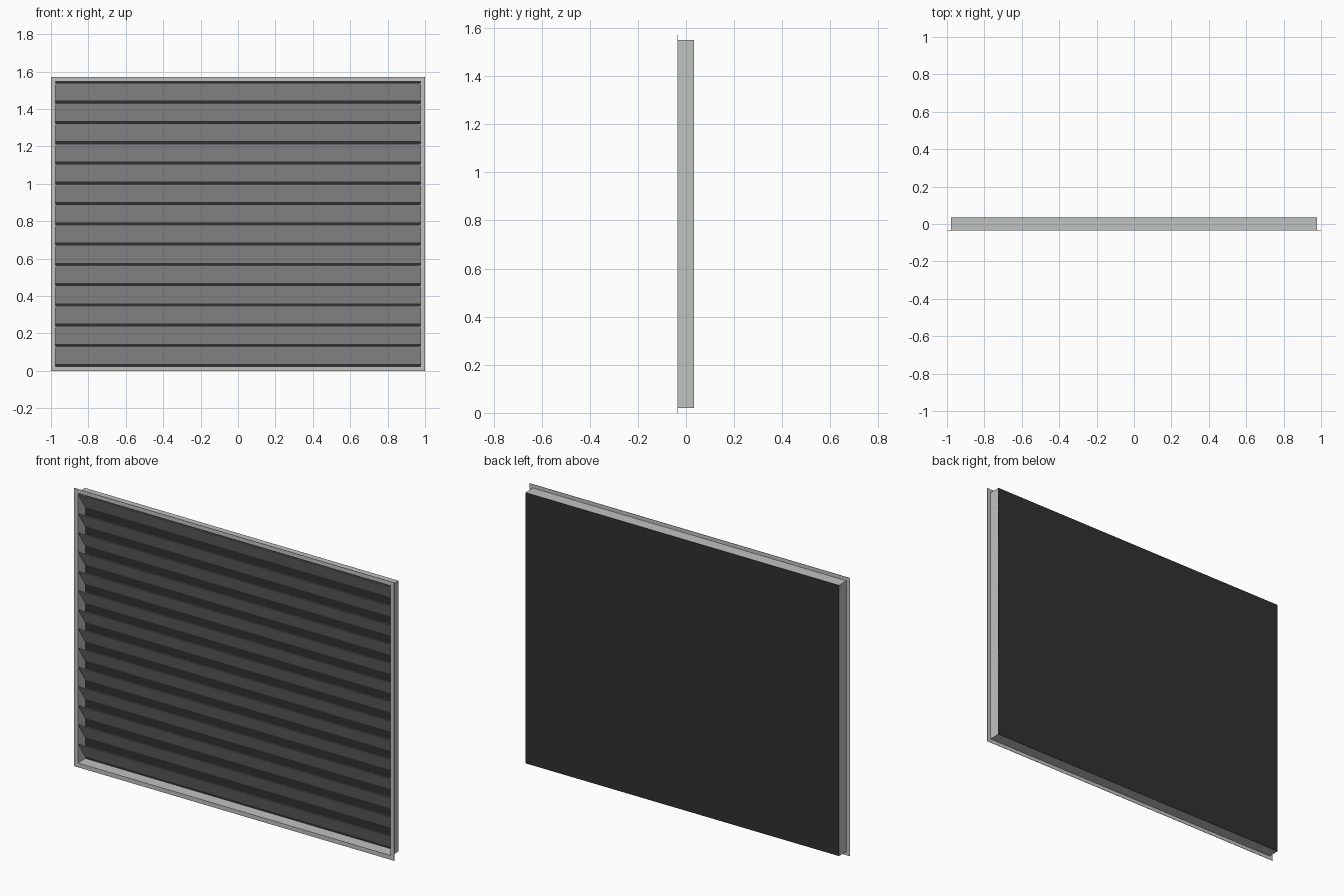
import bpy
from math import atan2, hypot

if "Cube" in bpy.data.objects:
    bpy.data.objects.remove(bpy.data.objects["Cube"], do_unlink=True)

WIDTH, HEIGHT = 2.0, 1.57
FRONT, BACK = -0.034, 0.034
LIP = 0.021          # width of the front flange
SHEET = 0.003        # metal thickness
SLATS = 14
MID = HEIGHT / 2


def material(name, colour):
    mat = bpy.data.materials.new(name)
    mat.use_nodes = True
    mat.diffuse_color = (*colour, 1)
    mat.node_tree.nodes["Principled BSDF"].inputs["Base Color"].default_value = (*colour, 1)
    return mat


grey = material("light grey metal", (0.53, 0.54, 0.53))
dark = material("dark mesh", (0.03, 0.03, 0.03))


def box(name, size, centre, mat, tilt=0):
    bpy.ops.mesh.primitive_cube_add(size=1, location=centre, rotation=(tilt, 0, 0))
    obj = bpy.context.object
    obj.name = name
    obj.scale = size
    obj.data.materials.append(mat)
    return obj


def ring(name, half_w, half_h, rim, y0, y1):
    """Rectangular ring with a rim of the given width, between two depths."""
    verts = [(sx * (half_w - inset), y, MID + sz * (half_h - inset))
             for y in (y0, y1) for inset in (0, rim)
             for sx, sz in ((-1, -1), (1, -1), (1, 1), (-1, 1))]
    faces = []
    for i in range(4):
        j = (i + 1) % 4
        for a, b in ((0, 4), (4, 12), (12, 8), (8, 0)):
            faces.append((a + i, a + j, b + j, b + i))
    mesh = bpy.data.meshes.new(name)
    mesh.from_pydata(verts, [], faces)
    mesh.materials.append(grey)
    obj = bpy.data.objects.new(name, mesh)
    bpy.context.collection.objects.link(obj)


# Frame: thin front flange and the sleeve behind it
half_w, half_h = WIDTH / 2 - LIP, HEIGHT / 2 - LIP
ring("front_flange", WIDTH / 2, HEIGHT / 2, LIP + SHEET, FRONT - 0.001, FRONT + 0.001)
ring("frame_sleeve", half_w, half_h, SHEET, FRONT + 0.001, BACK - 0.001)

# Dark screen closing the back
box("back_screen", (2 * half_w, 0.002, 2 * half_h), (0, BACK - 0.001, MID), dark)

# Sloping slats, front edge high and back edge low
pitch = 0.1083
rise, depth = 0.094, BACK - FRONT - 0.006
for i in range(SLATS):
    z = MID + 0.003 + (i - (SLATS - 1) / 2) * pitch
    box(f"slat_{i + 1}", (2 * (half_w - SHEET), hypot(rise, depth), SHEET),
        (0, 0, z), grey, atan2(-rise, depth))
